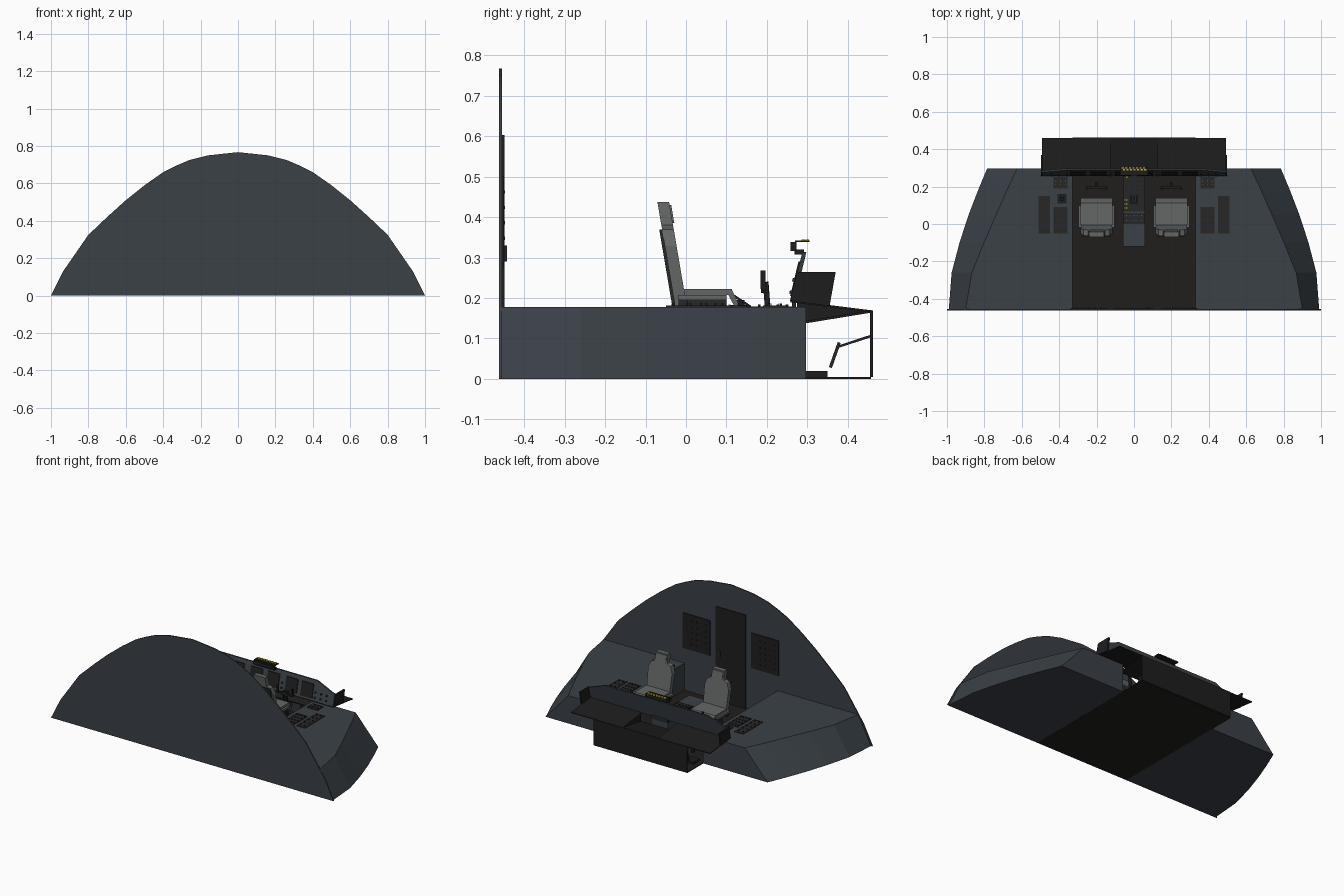
import bpy, bmesh, math
from mathutils import Matrix, Vector


def material(name, rgb):
    m = bpy.data.materials.new(name)
    m.diffuse_color = (*rgb, 1)
    return m


BLUE = material("blue_grey", (0.043, 0.053, 0.064))
BLACK = material("black", (0.0125, 0.0125, 0.0125))
FLOOR = material("floor_brown", (0.015, 0.0135, 0.0125))
DARK = material("dark_grey", (0.02, 0.02, 0.021))
GREY = material("seat_grey", (0.13, 0.135, 0.135))
LIGHT = material("light_grey", (0.3, 0.3, 0.3))
YELLOW = material("yellow", (0.6, 0.45, 0.02))


def finish(name, bm, mat):
    bmesh.ops.recalc_face_normals(bm, faces=bm.faces)
    me = bpy.data.meshes.new(name)
    bm.to_mesh(me)
    bm.free()
    me.materials.append(mat)
    ob = bpy.data.objects.new(name, me)
    bpy.context.collection.objects.link(ob)
    return ob


def boxes(name, ranges, mat, shape=None):
    """Boxes from (x0,x1,y0,y1,z0,z1); shape optionally bends each vertex."""
    bm = bmesh.new()
    for x0, x1, y0, y1, z0, z1 in ranges:
        mtx = Matrix.Translation(((x0 + x1) / 2, (y0 + y1) / 2, (z0 + z1) / 2)) \
            @ Matrix.Diagonal((x1 - x0, y1 - y0, z1 - z0, 1))
        bmesh.ops.create_cube(bm, size=1, matrix=mtx)
    if shape:
        for v in bm.verts:
            v.co = shape(v.co)
    return finish(name, bm, mat)


def prism(name, pts, axis, a, b, mat, shape=None):
    """Extrude a 2D outline along axis 'x' (pts are y,z) or 'y' (pts are x,z)."""
    bm = bmesh.new()
    rings = []
    for t in (a, b):
        rings.append([bm.verts.new((t, p, q) if axis == 'x' else (p, t, q)) for p, q in pts])
    n = len(pts)
    bm.faces.new(rings[0])
    bm.faces.new(rings[1])
    for i in range(n):
        j = (i + 1) % n
        bm.faces.new((rings[0][i], rings[0][j], rings[1][j], rings[1][i]))
    if shape:
        for v in bm.verts:
            v.co = shape(v.co)
    return finish(name, bm, mat)


def strip(name, p, q, t, x0, x1, mat):
    """Thin sheet running from p to q in the yz plane."""
    d = Vector((q[0] - p[0], q[1] - p[1])).normalized() * t / 2
    n = (-d.y, d.x)
    pts = [(p[0] + n[0], p[1] + n[1]), (q[0] + n[0], q[1] + n[1]),
           (q[0] - n[0], q[1] - n[1]), (p[0] - n[0], p[1] - n[1])]
    return prism(name, pts, 'x', x0, x1, mat)


def dots(x0, x1, nx, y0, y1, ny, z, s=0.003, h=0.005):
    """Grid of small buttons on a horizontal plate."""
    return [(x - s, x + s, y - s, y + s, z, z + h)
            for x in (x0 + (x1 - x0) * (i + .5) / nx for i in range(nx))
            for y in (y0 + (y1 - y0) * (j + .5) / ny for j in range(ny))]


# rear bulkhead with door and wall panels
half = [(1, 0), (0.935, 0.13), (0.8, 0.325), (0.7, 0.42), (0.6, 0.51), (0.5, 0.59), (0.4, 0.66),
        (0.33, 0.695), (0.26, 0.725), (0.16, 0.75), (0, 0.767)]
prism("bulkhead", half + [(-x, z) for x, z in half[-2::-1]], 'y', -0.462, -0.455, BLUE)
boxes("door", [(-0.105, 0.105, -0.456, -0.449, 0.004, 0.603)], BLACK)
boxes("door_handle", [(0.07, 0.082, -0.45, -0.443, 0.29, 0.33)], DARK)
for s in (1, -1):
    xa, xb = sorted((s * 0.145, s * 0.34))
    boxes("wall_panel", [(xa, xb, -0.456, -0.45, 0.275, 0.5)], BLACK)
    boxes("wall_switches", [(x - .004, x + .004, -0.451, -0.447, z - .004, z + .004)
                            for x in (xa + .03 + .034 * i for i in range(5))
                            for z in (.31 + .038 * j for j in range(5))], DARK)

# floor
boxes("floor", [(-0.33, 0.33, -0.455, 0.457, -0.0005, 0.005)], FLOOR)

# side consoles: rows of y, outer bottom x, outer top x
rows = [(-0.455, 0.99, 0.9), (-0.26, 0.975, 0.867), (-0.1, 0.933, 0.802), (0.05, 0.884, 0.737),
        (0.18, 0.834, 0.68), (0.297, 0.785, 0.625)]
TOP = 0.178
for s in (1, -1):
    bm = bmesh.new()
    rings = [[bm.verts.new((s * x, y, z)) for x, z in ((0.33, 0), (b, 0), (t, TOP), (0.33, TOP))]
             for y, b, t in rows]
    bm.faces.new(rings[0])
    bm.faces.new(rings[-1])
    for r, q in zip(rings, rings[1:]):
        for i in range(4):
            j = (i + 1) % 4
            bm.faces.new((r[i], r[j], q[j], q[i]))
    finish("side_console", bm, BLUE)
    # switch plates on the console
    plates = [(0.45, 0.51, -0.05, 0.15), (0.355, 0.43, 0.19, 0.25), (0.355, 0.43, -0.05, 0.09)]
    plates = [(*sorted((s * a, s * b)), c, d) for a, b, c, d in plates]
    boxes("console_plates", [(*p, TOP, TOP + 0.004) for p in plates], DARK)
    buttons = []
    for (a, b, c, d), (nx, ny) in zip(plates, ((2, 5), (4, 2), (4, 4))):
        buttons += dots(a, b, nx, c, d, ny, TOP + 0.004)
    boxes("console_buttons", buttons, BLACK)
    boxes("console_markers", dots(*plates[1][:2], 3, 0.2, 0.24, 2, TOP + 0.004, 0.0018), LIGHT)
# steering tiller on the left console
boxes("tiller", [(-0.41, -0.362, 0.11, 0.16, TOP, 0.183), (-0.396, -0.376, 0.125, 0.145, 0.18, 0.195)], BLACK)

# centre pedestal
boxes("pedestal", [(-0.06, 0.06, -0.12, 0.27, 0.005, 0.174)], BLUE)
boxes("pedestal_plates", [(-0.058, 0.058, 0.0, 0.06, 0.174, 0.178),
                          (-0.058, 0.058, 0.068, 0.265, 0.174, 0.179)], DARK)
boxes("pedestal_buttons", dots(-0.058, 0.058, 5, 0.0, 0.06, 3, 0.178)
      + dots(-0.058, 0.058, 4, 0.17, 0.26, 4, 0.179), BLACK)
boxes("pedestal_marks", dots(-0.05, 0.05, 5, 0.003, 0.058, 2, 0.178, 0.002), LIGHT)
boxes("fuel_switches", dots(-0.052, -0.034, 2, 0.075, 0.14, 3, 0.179, 0.003)
      + dots(-0.05, -0.03, 1, 0.24, 0.26, 1, 0.179, 0.004), YELLOW)
for x in (-0.015, 0.0, 0.015):
    strip("throttle_lever", (0.16, 0.178), (0.115, 0.208), 0.006, x - 0.004, x + 0.004, BLACK)
boxes("lever_grip", [(-0.02, 0.02, 0.108, 0.117, 0.203, 0.213)], DARK)

# seats, control columns and pedals
LEAN = 0.17


def recline(co):
    return Vector((co.x, co.y - (co.z - 0.18) * LEAN, co.z))


for s in (1, -1):
    c = s * 0.2
    boxes("seat_base", [(c - 0.06, c + 0.06, 0.0, 0.1, 0.005, 0.2)], DARK)
    prism("seat_cushion", [(-0.005, 0.207), (-0.005, 0.222), (0.113, 0.222), (0.14, 0.165),
                           (0.13, 0.16), (0.105, 0.207)], 'x', c - 0.085, c + 0.085, GREY)
    outline = [(c - 0.08, 0.18), (c + 0.08, 0.18), (c + 0.085, 0.33), (c + 0.07, 0.37), (c + 0.045, 0.38),
               (c + 0.04, 0.437), (c - 0.04, 0.437), (c - 0.045, 0.38), (c - 0.07, 0.37), (c - 0.085, 0.33)]
    prism("seat_back", outline, 'y', -0.027, 0.002, GREY, recline)
    boxes("seat_shell", [(c - 0.075, c + 0.075, -0.034, -0.027, 0.18, 0.37)], DARK, recline)
    boxes("headrest_pad", [(c - 0.036, c + 0.036, 0.002, 0.006, 0.385, 0.43)], GREY, recline)
    boxes("armrests", [(c + k * 0.09 - 0.007, c + k * 0.09 + 0.007, -0.02, 0.1, 0.195, 0.208)
                       for k in (1, -1)], GREY)
    boxes("seat_hinge", [(c - 0.09, c + 0.09, -0.018, 0.004, 0.175, 0.207)], DARK)
    # control column with wheel
    strip("control_column", (0.215, 0.005), (0.197, 0.24), 0.014, c - 0.007, c + 0.007, BLACK)
    boxes("control_wheel", [(c - 0.055, c + 0.055, 0.188, 0.2, 0.218, 0.23),
                            (c - 0.02, c + 0.02, 0.186, 0.204, 0.212, 0.238)]
          + [(c + k * 0.052 - 0.006, c + k * 0.052 + 0.006, 0.184, 0.196, 0.222, 0.268)
             for k in (1, -1)], BLACK)
    boxes("foot_rest", [(c - 0.1, c + 0.1, 0.29, 0.35, 0.005, 0.019)], BLACK)
    for k in (-0.045, 0.045):
        strip("rudder_pedal", (0.357, 0.028), (0.379, 0.09), 0.008, c + k - 0.03, c + k + 0.03, DARK)
        strip("pedal_arm", (0.375, 0.079), (0.457, 0.106), 0.006, c + k - 0.006, c + k + 0.006, DARK)


# instrument panel, leaning forward
def lean(co):
    return Vector((co.x, co.y + (co.z - 0.19) * 0.24, co.z))


prism("instrument_panel", [(-0.49, 0.19), (0.49, 0.19), (0.49, 0.264), (0.36, 0.314), (-0.36, 0.314),
                           (-0.49, 0.264)], 'y', 0.258, 0.268, BLUE, lean)
boxes("screens", [(x - 0.042, x + 0.042, 0.254, 0.258, 0.205, 0.29)
                  for x in (-0.3, -0.19, -0.06, 0.06, 0.19, 0.3)], BLACK, lean)
boxes("panel_knobs", [(x - 0.004, x + 0.004, 0.25, 0.258, z - 0.004, z + 0.004)
                      for x in (-0.44, -0.4, -0.36, -0.125, 0.125, 0.36, 0.4, 0.44)
                      for z in (0.215, 0.245)], DARK, lean)
boxes("lower_panel", [(-0.06, 0.06, 0.262, 0.272, 0.174, 0.2)], DARK)

# glareshield control unit with yellow readouts
boxes("mode_unit", [(-0.075, 0.075, 0.258, 0.273, 0.316, 0.338)], BLACK)
boxes("mode_unit_foot", [(-0.07, 0.07, 0.268, 0.292, 0.308, 0.32)], BLACK)
boxes("mode_cover", [(-0.075, 0.075, 0.27, 0.305, 0.338, 0.342)], BLACK)
boxes("readouts", [(-0.066 + 0.019 * i + d, -0.054 + 0.019 * i + d, y, y + 0.008, 0.341, 0.345)
                   for i in range(7) for d, y in ((0, 0.296), (0.006, 0.286))], YELLOW)

# shelf behind the panel, recessed in the middle, with end plates
for s in (1, -1):
    a, b = sorted((s * 0.125, s * 0.492))
    strip("shelf", (0.258, 0.192), (0.459, 0.167), 0.005, a, b, BLACK)
    a, b = sorted((s * 0.488, s * 0.498))
    prism("end_plate", [(0.257, 0.193), (0.274, 0.264), (0.37, 0.264), (0.355, 0.18)], 'x', a, b, BLACK)
    a, b = sorted((s * 0.125, s * 0.13))
    prism("recess_wall", [(0.275, 0.138), (0.275, 0.19), (0.458, 0.168), (0.458, 0.164)], 'x', a, b, BLACK)
strip("middle_shelf", (0.275, 0.137), (0.459, 0.167), 0.006, -0.33, 0.33, BLACK)

# front wall of the foot well
boxes("foot_well_wall", [(-0.33, 0.33, 0.455, 0.462, 0.005, 0.169)], BLACK)
